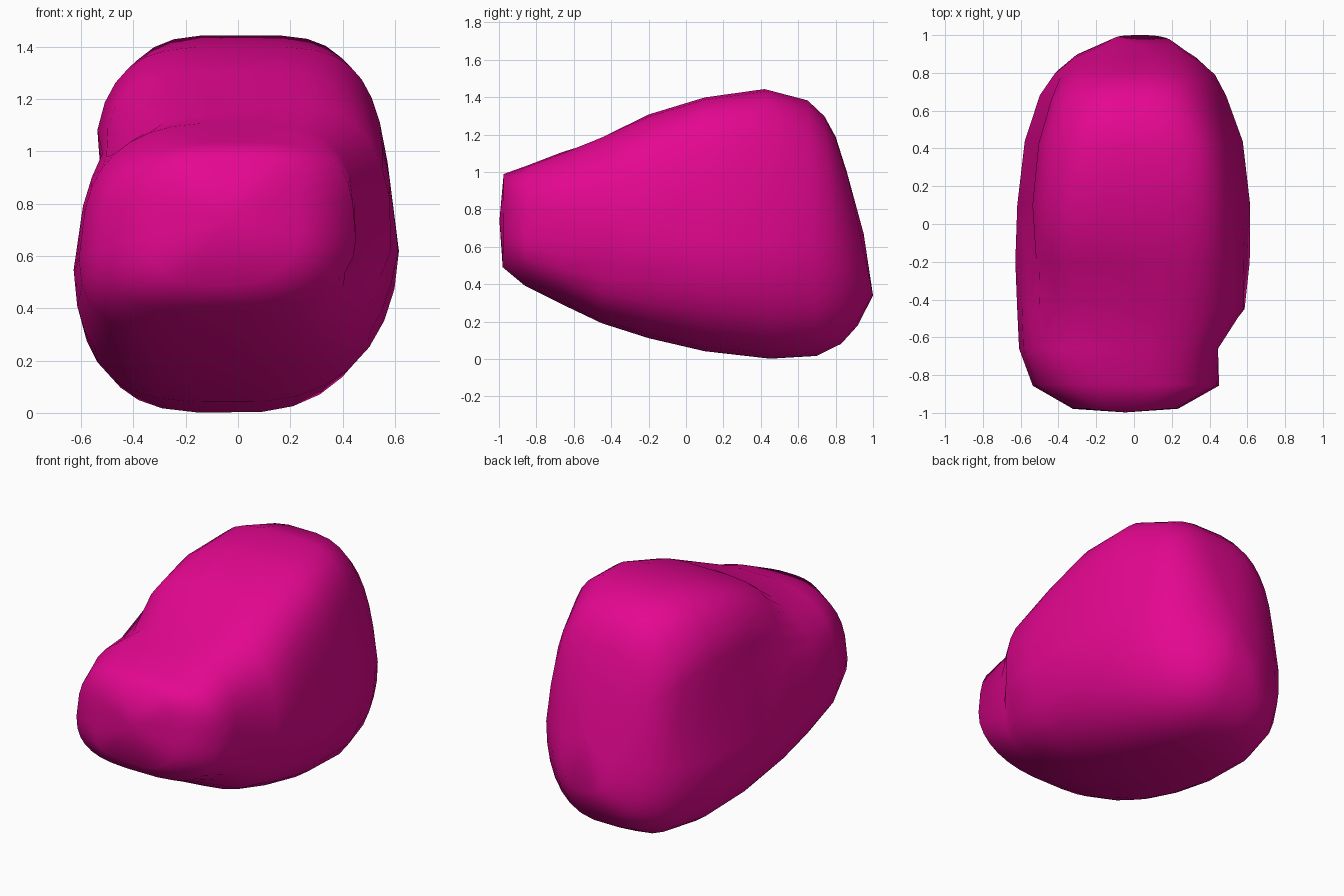
import bpy
import bmesh
import math
from mathutils import Vector

default = bpy.data.objects.get("Cube")
if default:
    bpy.data.objects.remove(default, do_unlink=True)

# Single flat colour
magenta = bpy.data.materials.new("magenta stone")
magenta.use_nodes = True
colour = (0.78, 0.002, 0.28, 1)
magenta.diffuse_color = colour
shader = next(n for n in magenta.node_tree.nodes if n.type == "BSDF_PRINCIPLED")
shader.inputs["Base Color"].default_value = colour

SIDES = 32

# Cross-sections from front to back:
# y at top, y at bottom, lowest x, highest x, lowest z, highest z,
# roundness of the -x shoulder, roundness of the +x shoulder
sections = [
    (-0.975, -0.98, -0.33, 0.24, 0.49, 0.99, 0.72, 0.6),
    (-0.85, -0.86, -0.54, 0.46, 0.39, 1.035, 0.75, 0.55),
    (-0.66, -0.66, -0.61, 0.47, 0.29, 1.11, 0.75, 0.55),
    (-0.45, -0.45, -0.62, 0.61, 0.19, 1.20, 0.72, 0.6),
    (-0.20, -0.20, -0.63, 0.62, 0.11, 1.31, 0.53, 0.54),
    (0.10, 0.10, -0.62, 0.62, 0.04, 1.40, 0.5, 0.45),
    (0.42, 0.45, -0.58, 0.58, 0.0, 1.445, 0.54, 0.48),
    (0.65, 0.70, -0.50, 0.49, 0.015, 1.385, 0.62, 0.62),
    (0.74, 0.83, -0.42, 0.43, 0.08, 1.30, 0.65, 0.66),
    (0.80, 0.92, -0.32, 0.34, 0.18, 1.19, 0.65, 0.66),
    (0.86, 1.0, -0.13, 0.22, 0.34, 1.0, 0.65, 0.66),
]

# Valley running from the crown down the flank, and a hollow on the other
# flank: path, radius, depth
valley = [(0.0, -0.42, 1.2), (-0.42, -0.4, 1.1),
          (-0.58, 0.1, 0.86), (-0.5, 0.6, 0.84)]
hollow = [(0.48, -0.62, 0.6), (0.58, -0.35, 0.45)]
dents = [(valley, 0.14, 0.07), (hollow, 0.13, 0.05)]


def rounded(value, power):
    return math.copysign(abs(value) ** power, value)


def distance_to_segment(point, a, b):
    along = b - a
    t = max(0, min(1, (point - a).dot(along) / along.length_squared))
    return (point - a - along * t).length


def dent(point, path, radius, depth):
    """Push a point inwards where it lies near a path."""
    nodes = [Vector(p) for p in path]
    distance = min(distance_to_segment(point, a, b)
                   for a, b in zip(nodes, nodes[1:]))
    inward = (Vector((0, point.y, 0.65)) - point).normalized()
    return point + inward * depth * math.exp(-(distance / radius) ** 2)


def section_point(section, angle):
    y_top, y_bottom, x_low, x_high, z_low, z_high, left, right = section
    cosine, sine = math.cos(angle), math.sin(angle)
    # The lower +x edge is bevelled, the lower -x edge is square
    if sine > 0:
        power = right if cosine > 0 else left
    else:
        power = 0.82 if cosine > 0 else 0.56
    u, v = rounded(cosine, power), rounded(sine, power)
    h = (v + 1) / 2
    z = z_low + (z_high - z_low) * h
    # The sides lean in towards the top
    lean = 1 - 0.18 * max(0, (z - 0.6) / 0.85)
    x = ((x_low + x_high) + (x_high - x_low) * u) / 2 * lean
    point = Vector((x, y_bottom + (y_top - y_bottom) * h, z))
    for path, radius, depth in dents:
        point = dent(point, path, radius, depth)
    return point


# Boulder lofted through the sections
bm = bmesh.new()
rings = []
for section in sections:
    rings.append([bm.verts.new(section_point(section, math.tau * (i + 0.5) / SIDES))
                  for i in range(SIDES)])
for ring, following in zip(rings, rings[1:]):
    for i in range(SIDES):
        j = (i + 1) % SIDES
        bm.faces.new((ring[i], ring[j], following[j], following[i]))

# Slightly domed end caps
for ring, bulge in ((rings[0], -0.02), (rings[-1], 0.02)):
    centre = sum((v.co for v in ring), Vector()) / SIDES
    hub = bm.verts.new(centre + Vector((0, bulge, 0)))
    for i in range(SIDES):
        bm.faces.new((hub, ring[i], ring[(i + 1) % SIDES]))

bmesh.ops.recalc_face_normals(bm, faces=bm.faces)
for face in bm.faces:
    face.smooth = True
mesh = bpy.data.meshes.new("boulder")
bm.to_mesh(mesh)
bm.free()
mesh.materials.append(magenta)
boulder = bpy.data.objects.new("boulder", mesh)
bpy.context.collection.objects.link(boulder)
